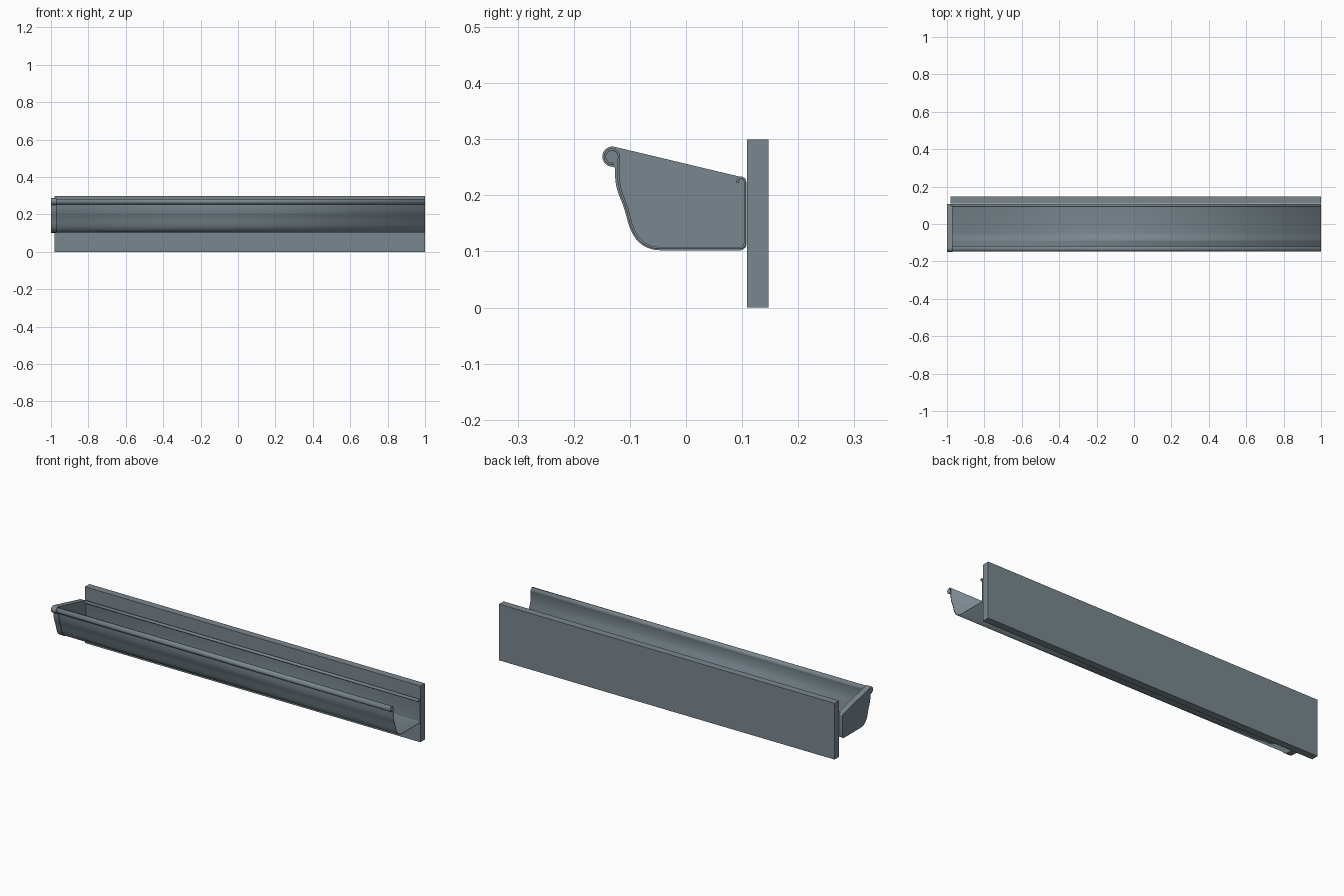
import bpy, bmesh
from math import radians, sin, cos

cube = bpy.data.objects.get("Cube")
if cube:
    bpy.data.objects.remove(cube, do_unlink=True)

slate = bpy.data.materials.new("slate_grey")
slate.use_nodes = True
COLOUR = (0.195, 0.245, 0.275, 1)
slate.diffuse_color = COLOUR
slate.node_tree.nodes["Principled BSDF"].inputs["Base Color"].default_value = COLOUR


def arc(cy, cz, r, start, end, n=8):
    """Points (y, z) on an arc, angles in degrees from +y towards +z."""
    angles = [radians(start + (end - start) * i / n) for i in range(n + 1)]
    return [(cy + r * cos(a), cz + r * sin(a)) for a in angles]


def curve(p0, p1, p2, p3, n=10):
    """Points on a cubic Bezier."""
    pts = []
    for i in range(n + 1):
        t = i / n
        w = ((1 - t) ** 3, 3 * t * (1 - t) ** 2, 3 * t * t * (1 - t), t ** 3)
        pts.append(tuple(sum(k * p[c] for k, p in zip(w, (p0, p1, p2, p3))) for c in (0, 1)))
    return pts


def extrude(name, profile, x0, x1, closed):
    """Sweep a (y, z) profile along x, as a capped solid or an open sheet."""
    bm = bmesh.new()
    a, b = [[bm.verts.new((x, y, z)) for y, z in profile] for x in (x0, x1)]
    n = len(profile)
    for i in range(n if closed else n - 1):
        j = (i + 1) % n
        bm.faces.new((a[i], a[j], b[j], b[i]))
    if closed:
        bm.faces.new(a)
        bm.faces.new(b[::-1])
    bmesh.ops.recalc_face_normals(bm, faces=bm.faces)
    mesh = bpy.data.meshes.new(name)
    bm.to_mesh(mesh)
    bm.free()
    mesh.materials.append(slate)
    obj = bpy.data.objects.new(name, mesh)
    bpy.context.collection.objects.link(obj)
    return obj


def smooth(obj):
    bpy.ops.object.select_all(action="DESELECT")
    obj.select_set(True)
    bpy.context.view_layer.objects.active = obj
    bpy.ops.object.shade_smooth_by_angle(angle=radians(35))


# Fascia board
extrude("fascia_board", [(0.109, 0), (0.147, 0), (0.147, 0.3), (0.109, 0.3)], -0.98, 1, True)

# Gutter trough: rolled front bead, ogee front, flat floor, back wall with hooked lip
trough = arc(-0.132, 0.269, 0.0125, 285, -20, 20)
trough += curve((-0.121, 0.25), (-0.121, 0.2), (-0.11, 0.2), (-0.102, 0.165))
trough += curve((-0.101, 0.162), (-0.092, 0.12), (-0.072, 0.106), (-0.043, 0.106))
trough += arc(0.096, 0.115, 0.009, -90, 0, 6)
trough += arc(0.0985, 0.225, 0.0065, 0, 200, 10)
gutter = extrude("gutter_trough", trough, -0.98, 1, False)
wall = gutter.modifiers.new("Wall", "SOLIDIFY")
wall.thickness = 0.004
wall.offset = 0
smooth(gutter)

# End cap fitted around the closed end
cap = arc(-0.131, 0.269, 0.018, 77, 270, 18)
cap += curve((-0.127, 0.25), (-0.127, 0.2), (-0.115, 0.2), (-0.107, 0.165))
cap += curve((-0.106, 0.162), (-0.096, 0.118), (-0.075, 0.102), (-0.043, 0.102))
cap += arc(0.096, 0.114, 0.012, -90, 0, 6)
cap += arc(0.096, 0.221, 0.012, 0, 77, 6)
smooth(extrude("end_cap", cap, -1, -0.97, True))
